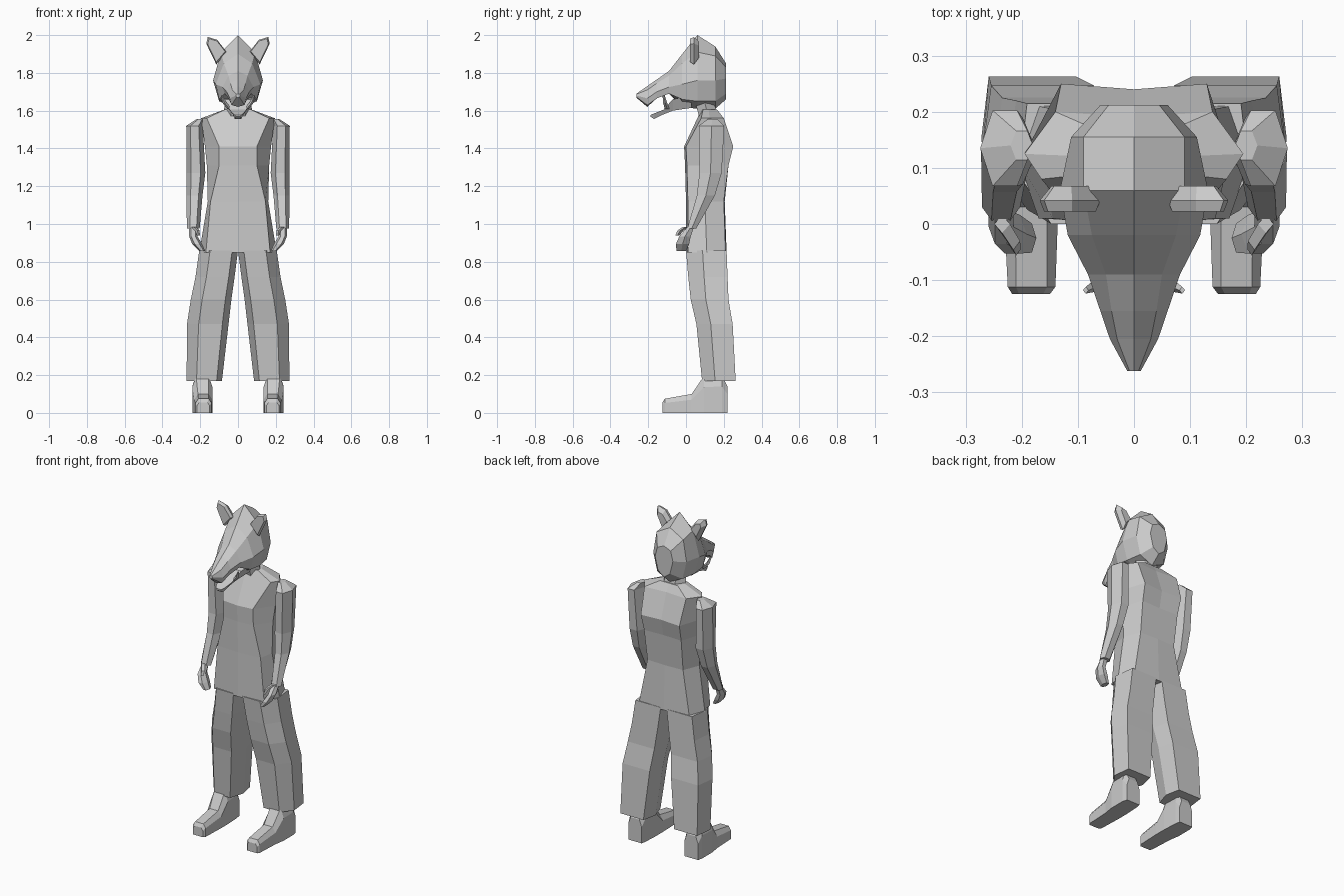
import bpy, bmesh
from math import cos, sin, pi


def loft(name, rings, mirror=False):
    """Skin a list of closed rings of equal length, cap both ends."""
    bm = bmesh.new()
    rows = [[bm.verts.new(p) for p in r] for r in rings]
    n = len(rows[0])
    for a, b in zip(rows, rows[1:]):
        for i in range(n):
            j = (i + 1) % n
            bm.faces.new((a[i], a[j], b[j], b[i]))
    bm.faces.new(rows[0])
    bm.faces.new(rows[-1])
    bmesh.ops.recalc_face_normals(bm, faces=bm.faces)
    me = bpy.data.meshes.new(name)
    bm.to_mesh(me)
    bm.free()
    ob = bpy.data.objects.new(name, me)
    bpy.context.collection.objects.link(ob)
    if mirror:
        m = ob.modifiers.new("mirror", 'MIRROR')
        m.use_mirror_merge = False
    return ob


def full(half):
    """Complete a half ring whose first and last points lie on x = 0."""
    return half + [(-x, y, z) for x, y, z in half[-2:0:-1]]


def oval(z, cx, cy, rx, ry, n=6):
    return [(cx + rx * cos(2 * pi * i / n), cy + ry * sin(2 * pi * i / n), z)
            for i in range(n)]


# Torso: z, front y, front edge, side, back edge, back y
torso = [
    (0.85, 0.00, (.17, .01), (.205, .11), (.17, .21), .215),
    (1.12, 0.00, (.145, .01), (.16, .10), (.12, .20), .205),
    (1.31, -.005, (.10, .005), (.165, .10), (.125, .225), .22),
    (1.41, -.01, (.10, .00), (.175, .11), (.13, .25), .24),
    (1.56, .06, (.165, .08), (.195, .125), (.14, .20), .19),
    (1.605, .08, (.07, .09), (.075, .12), (.06, .165), .165),
]
loft("torso", [full([(0, f, z), (*a, z), (*s, z), (*b, z), (0, k, z)])
               for z, f, a, s, b, k in torso])

# Neck
loft("neck", [oval(1.56, 0, .12, .075, .055), oval(1.68, 0, .09, .07, .06)])

# Trouser legs: z, inner x, outer x, front y, back y
legs = [(.86, .0, .205, .0, .215), (.72, .018, .225, .012, .22),
        (.60, .035, .25, .025, .225), (.47, .05, .27, .055, .247),
        (.17, .085, .272, .085, .263)]


def leg_ring(z, xi, xo, yf, yb):
    w, m = xo - xi, (yf + yb) / 2
    return [(xi + .15 * w, yf, z), (xi + .72 * w, yf, z), (xo, m - .02, z),
            (xi + .93 * w, yb, z), (xi + .1 * w, yb, z), (xi, m, z)]


loft("trouser_leg", [leg_ring(*r) for r in legs], True)

# Shoes: y, inner x, outer x, top z, top inset
shoes = [(-.125, .15, .217, .055, .012), (-.112, .14, .225, .075, .015),
         (.03, .135, .232, .10, .02), (.095, .135, .242, .195, .02),
         (.19, .14, .242, .20, .02), (.22, .145, .235, .14, .015)]
loft("shoe", [[(a, y, .0), (b, y, .0), (b, y, h * .7), (b - t, y, h),
               (a + t, y, h), (a, y, h * .7)] for y, a, b, h, t in shoes], True)

# Arms, hands and thumbs
loft("arm", [oval(*r) for r in [
    (1.555, .20, .14, .02, .03), (1.52, .23, .135, .044, .078),
    (1.27, .223, .13, .05, .068), (1.15, .23, .105, .042, .055),
    (.975, .237, .03, .034, .027)]], True)
loft("hand", [oval(*r) for r in [
    (.985, .237, .025, .022, .02), (.935, .237, -.005, .022, .035),
    (.895, .217, -.018, .026, .04), (.858, .19, -.025, .016, .03)]], True)
loft("thumb", [oval(*r, 4) for r in [
    (.985, .235, .0, .014, .016), (.965, .215, -.03, .012, .016),
    (.94, .21, -.045, .008, .011)]], True)

# Head and snout: y, then ridge z, brow, cheek, jaw line, underside z
head = [
    (.212, 1.85, (.045, 1.83), (.06, 1.77), (.04, 1.69), 1.66),
    (.155, 1.94, (.09, 1.89), (.112, 1.76), (.085, 1.65), 1.61),
    (.06, 2.0, (.09, 1.91), (.132, 1.76), (.10, 1.65), 1.61),
    (-.02, 1.90, (.075, 1.85), (.118, 1.74), (.10, 1.66), 1.62),
    (-.09, 1.81, (.05, 1.785), (.082, 1.725), (.07, 1.69), 1.695),
    (-.155, 1.765, (.04, 1.745), (.06, 1.70), (.05, 1.665), 1.675),
    (-.205, 1.73, (.03, 1.71), (.043, 1.665), (.034, 1.63), 1.62),
    (-.262, 1.69, (.008, 1.687), (.012, 1.68), (.008, 1.672), 1.668),
]
loft("head", [full([(0, y, t), (a[0], y, a[1]), (c[0], y, c[1]),
                    (j[0], y, j[1]), (0, y, b)]) for y, t, a, c, j, b in head])

# Lower jaw: y, half width, top z, bottom z
jaw = [(.03, .095, 1.68, 1.615), (-.07, .07, 1.66, 1.60),
       (-.12, .045, 1.605, 1.58), (-.17, .028, 1.585, 1.556),
       (-.187, .018, 1.578, 1.568)]
loft("lower_jaw", [full([(0, y, t), (w, y, t), (w * .6, y, b), (0, y, b)])
                   for y, w, t, b in jaw])

# Tusks
loft("tusk", [oval(1.61, .045, -.10, .012, .012, 4),
              oval(1.64, .07, -.11, .011, .011, 4),
              oval(1.68, .086, -.118, .005, .006, 4)], True)

# Ears: flat outline tapered towards the front
ear = [(.06, 1.91), (.11, 1.975), (.16, 1.99), (.168, 1.955), (.115, 1.845)]
loft("ear", [[(.115 + (x - .115) * s, y, 1.93 + (z - 1.93) * s) for x, z in ear]
             for y, s in [(.022, .85), (.042, 1), (.068, .6)]], True)
